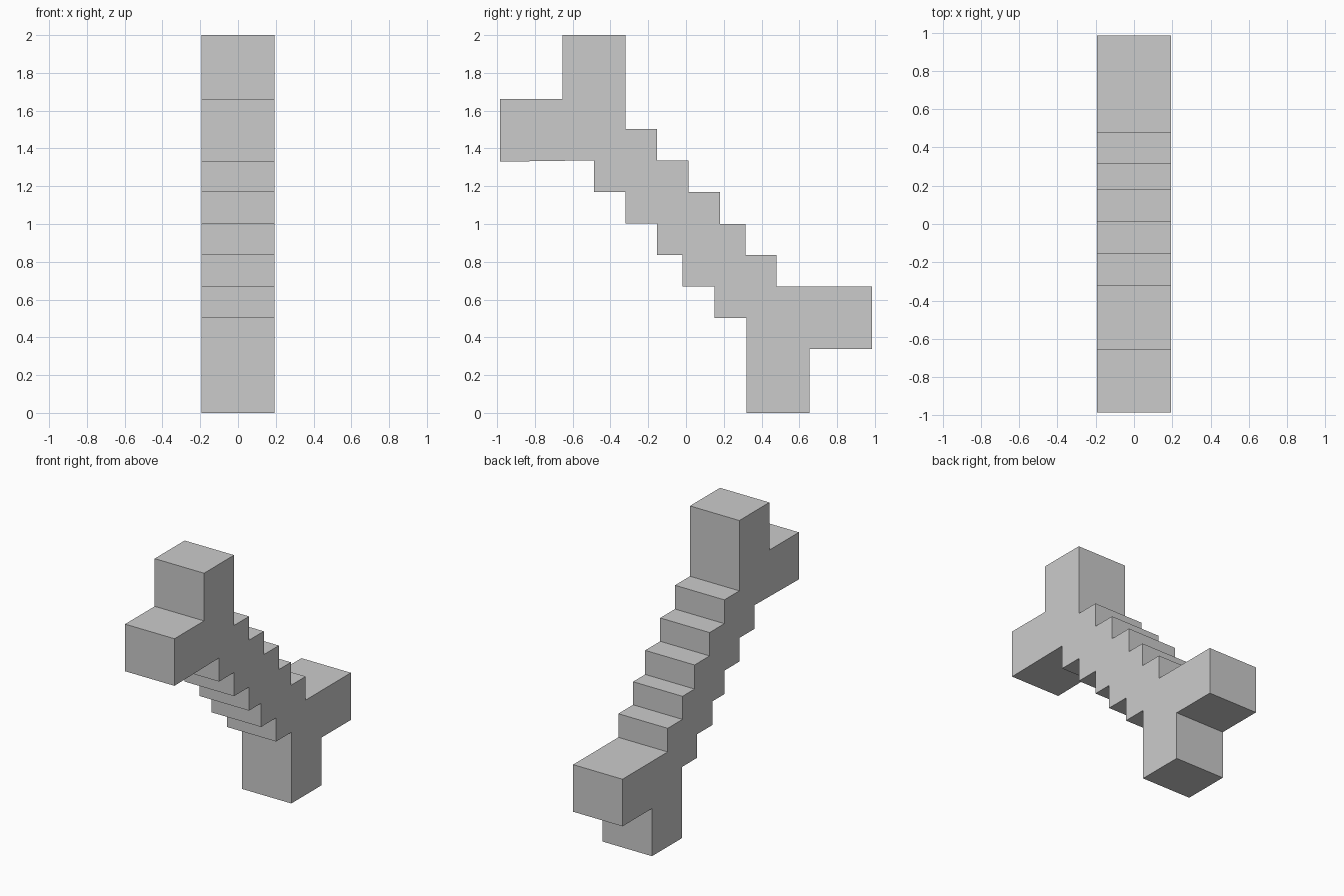
import bpy, bmesh

if "Cube" in bpy.data.objects:
    bpy.data.objects.remove(bpy.data.objects["Cube"])

HALF_WIDTH = 0.193

# Side outline (y, z): lower end, rising upper steps, upper end, falling lower steps
lower_end = [(0.32, 0), (0.655, 0), (0.655, 0.337), (0.985, 0.337), (0.985, 0.67)]
upper_end = [(-y, 2 - z) for y, z in lower_end]


def steps(ys, zs):
    """Stair corners: at each y, run from one level to the next."""
    return [(y, z) for i, y in enumerate(ys) for z in zs[i:i + 2]]


upper_steps = steps([0.48, 0.315, 0.18, 0.012, -0.153, -0.32],
                    [0.67, 0.837, 1.0, 1.17, 1.335, 1.503])
lower_steps = steps([-0.487, -0.32, -0.153, -0.018, 0.15, 0.32],
                    [1.337, 1.17, 1.003, 0.837, 0.67, 0.503])
# the last riser of each stair continues straight into the end piece
outline = lower_end + upper_steps + upper_end + lower_steps

# Extrude the outline across x
bm = bmesh.new()
face = bm.faces.new([bm.verts.new((-HALF_WIDTH, y, z)) for y, z in outline])
result = bmesh.ops.extrude_face_region(bm, geom=[face])
moved = [v for v in result["geom"] if isinstance(v, bmesh.types.BMVert)]
bmesh.ops.translate(bm, vec=(2 * HALF_WIDTH, 0, 0), verts=moved)

# Drop the collinear corners, fix the normals
bmesh.ops.dissolve_limit(bm, angle_limit=0.001, verts=bm.verts[:], edges=bm.edges[:])
bmesh.ops.recalc_face_normals(bm, faces=bm.faces[:])

mesh = bpy.data.meshes.new("stepped_bone")
bm.to_mesh(mesh)
bm.free()
bpy.context.collection.objects.link(bpy.data.objects.new("stepped_bone", mesh))
